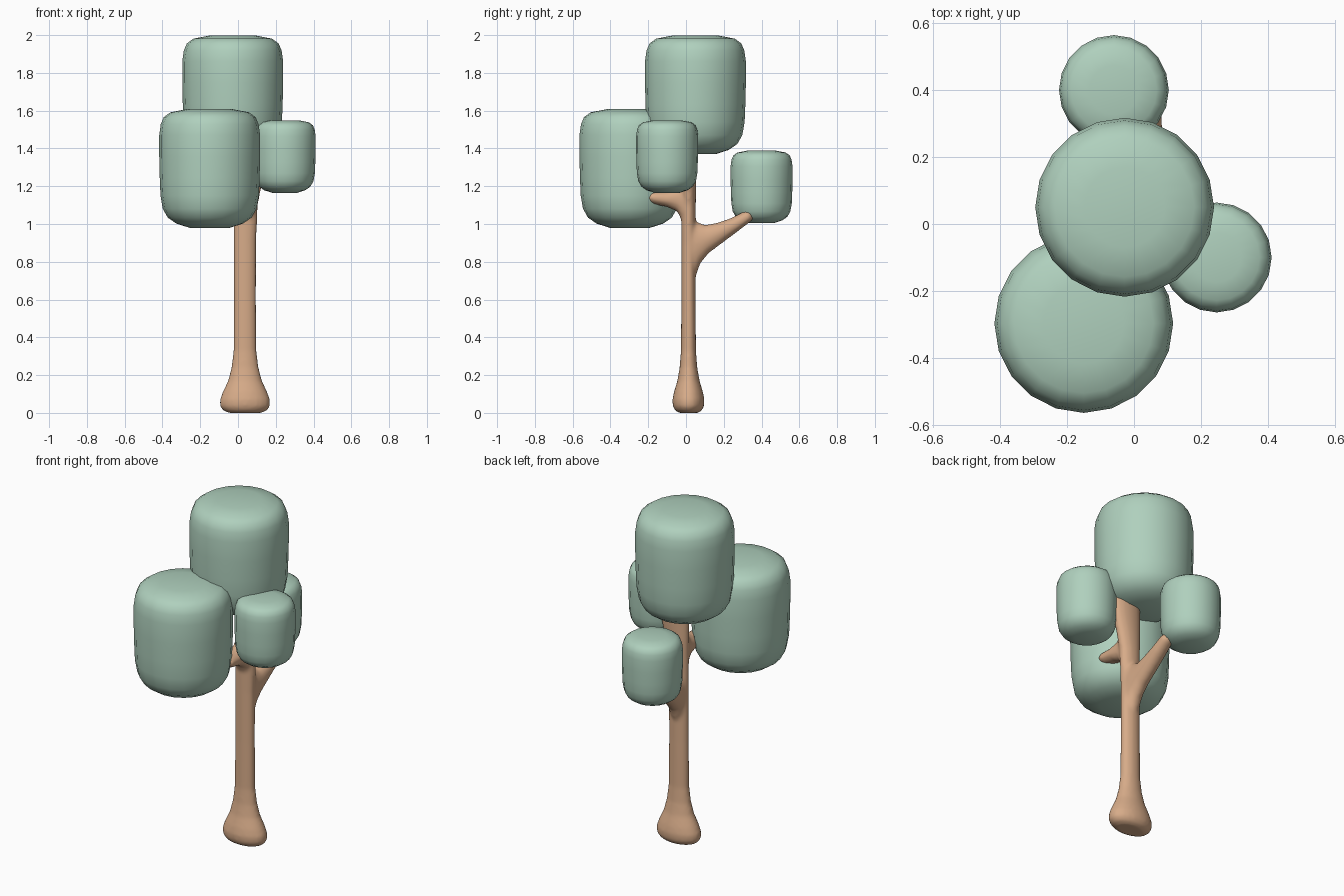
import bpy, bmesh, math
from mathutils import Vector

if "Cube" in bpy.data.objects:
    bpy.data.objects.remove(bpy.data.objects["Cube"])


def material(name, rgb):
    m = bpy.data.materials.new(name)
    m.diffuse_color = (*rgb, 1)
    m.use_nodes = True
    m.node_tree.nodes["Principled BSDF"].inputs["Base Color"].default_value = m.diffuse_color
    return m


LEAF = material("soft_green", (0.43, 0.63, 0.51))
BARK = material("warm_brown", (0.68, 0.41, 0.25))


def finish(bm, name, mat):
    bmesh.ops.recalc_face_normals(bm, faces=bm.faces)
    me = bpy.data.meshes.new(name)
    bm.to_mesh(me)
    bm.free()
    me.materials.append(mat)
    for p in me.polygons:
        p.use_smooth = True
    ob = bpy.data.objects.new(name, me)
    bpy.context.collection.objects.link(ob)
    return ob


def skin(bm, rings):
    """Bridge rings of points into a closed tube."""
    loops = [[bm.verts.new(p) for p in r] for r in rings]
    n = len(loops[0])
    for a, b in zip(loops, loops[1:]):
        for i in range(n):
            j = (i + 1) % n
            bm.faces.new((a[i], a[j], b[j], b[i]))
    bm.faces.new(loops[0])
    bm.faces.new(loops[-1])


# Foliage: rounded drums turned from one profile (radius, height fractions)
PROFILE = [(0.40, 0.0), (0.66, 0.035), (0.83, 0.085), (0.93, 0.16), (0.975, 0.27),
           (0.99, 0.42), (1.0, 0.6), (1.0, 0.78), (0.97, 0.87), (0.91, 0.93),
           (0.78, 0.97), (0.45, 0.997)]


def foliage(name, x, y, z0, z1, r, sides=20):
    bm = bmesh.new()
    ang = [2 * math.pi * i / sides for i in range(sides)]
    skin(bm, [[(x + r * f * math.cos(a), y + r * f * math.sin(a), z0 + (z1 - z0) * h)
               for a in ang] for f, h in PROFILE])
    finish(bm, name, LEAF)


foliage("top_foliage", -0.028, 0.05, 1.37, 2.0, 0.267)
foliage("front_foliage", -0.15, -0.297, 0.98, 1.61, 0.267)
foliage("right_foliage", 0.247, -0.10, 1.165, 1.55, 0.164)
foliage("back_foliage", -0.06, 0.40, 1.005, 1.39, 0.164)


# Trunk and branches: oval rings, each (centre x, half width x, side point A, side point B)
def limb(bm, sections, n=24):
    rings = []
    for cx, hx, a, b in sections:
        a, b = Vector((cx, *a)), Vector((cx, *b))
        mid, half = (a + b) / 2, (b - a) / 2
        rings.append([mid + half * math.cos(t) + Vector((hx * math.sin(t), 0, 0))
                      for t in (2 * math.pi * i / n for i in range(n))])
    skin(bm, rings)


def level(z, cx, hx, hy, cy=0.013):
    return (cx, hx, (cy - hy, z), (cy + hy, z))


bm = bmesh.new()
limb(bm, [level(0.0, .037, .085, .05), level(0.012, .037, .115, .07),
          level(0.035, .037, .133, .083), level(0.07, .037, .133, .085),
          level(0.11, .037, .118, .077), level(0.17, .037, .090, .059),
          level(0.24, .037, .072, .047), level(0.33, .037, .061, .040),
          level(0.6, .037, .059, .038), level(0.9, .037, .060, .038),
          level(1.1, .041, .064, .039), level(1.2, .050, .075, .041),
          level(1.3, .062, .088, .043), level(1.45, .072, .095, .043)])
# back branch
limb(bm, [(.037, .054, (.02, .68), (-.01, 1.0)), (.037, .054, (.055, .73), (.02, 1.06)),
          (.037, .053, (.075, .79), (.055, 1.012)), (.038, .051, (.12, .845), (.10, .995)),
          (.040, .048, (.20, .905), (.16, 1.005)), (.043, .044, (.28, .965), (.24, 1.032)),
          (.045, .038, (.345, 1.015), (.315, 1.07)), (.045, .024, (.36, 1.035), (.335, 1.07))])
# front branch stub
limb(bm, [(.040, .055, (.01, .98), (.01, 1.27)), (.040, .054, (-.02, 1.01), (-.02, 1.24)),
          (.042, .052, (-.045, 1.065), (-.05, 1.195)), (.045, .050, (-.10, 1.09), (-.10, 1.175)),
          (.048, .046, (-.17, 1.105), (-.18, 1.172)), (.05, .032, (-.20, 1.118), (-.205, 1.163))])
trunk = finish(bm, "trunk", BARK)
# fuse limbs into one smooth surface
rm = trunk.modifiers.new("fuse", 'REMESH')
rm.mode = 'VOXEL'
rm.voxel_size = 0.01
rm.use_smooth_shade = True
sm = trunk.modifiers.new("blend", 'SMOOTH')
sm.factor = 0.5
sm.iterations = 6
